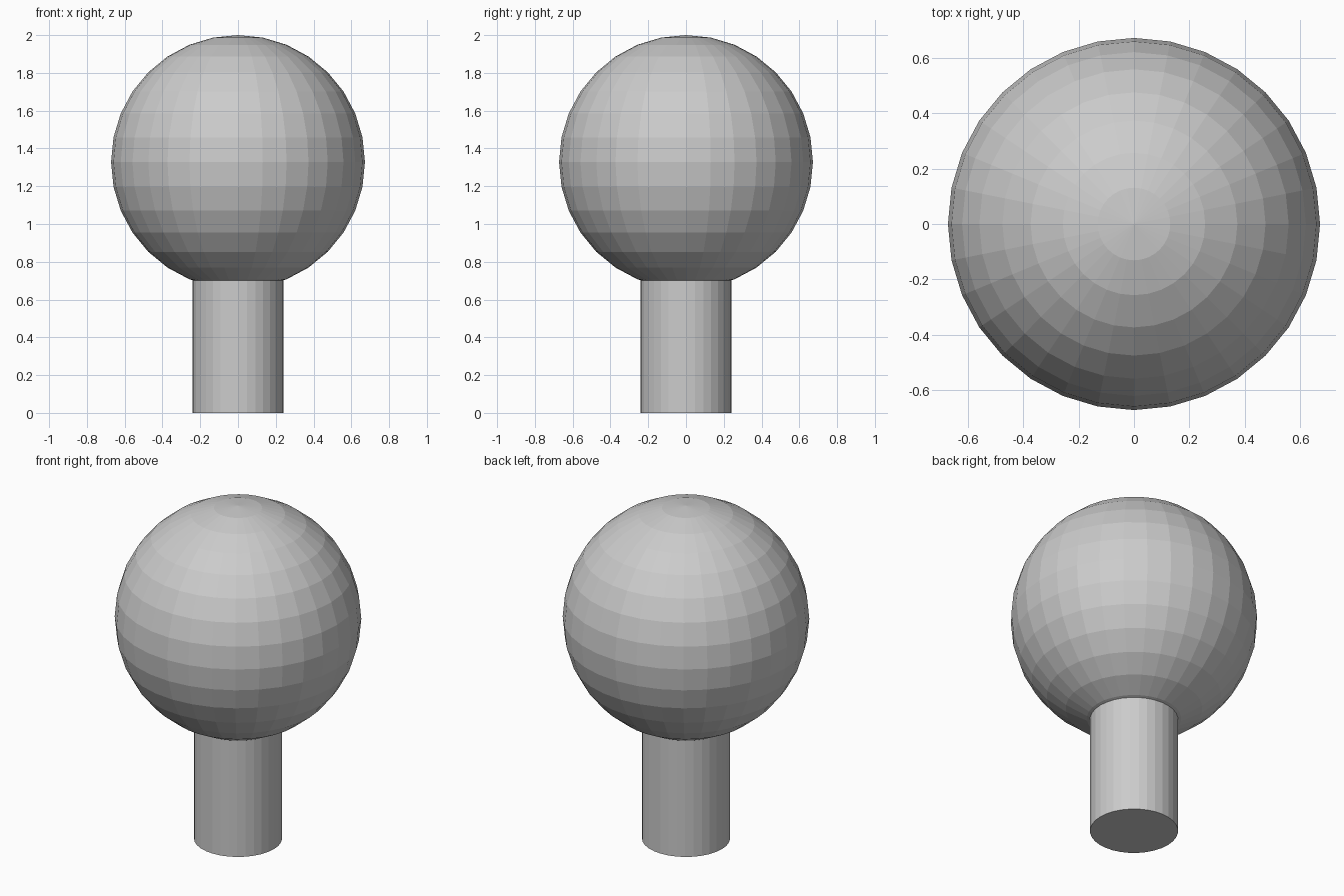
import bpy

if "Cube" in bpy.data.objects:
    bpy.data.objects.remove(bpy.data.objects["Cube"])

BALL_R = 0.672
STEM_R = 0.24
STEM_TOP = 0.8

# Faceted ball on top
bpy.ops.mesh.primitive_uv_sphere_add(segments=32, ring_count=16, radius=BALL_R,
                                     location=(0, 0, 2 - BALL_R))
bpy.context.object.name = "ball"

# Cylindrical stem, running a little way into the ball
bpy.ops.mesh.primitive_cylinder_add(vertices=32, radius=STEM_R, depth=STEM_TOP,
                                    location=(0, 0, STEM_TOP / 2))
bpy.context.object.name = "stem"
